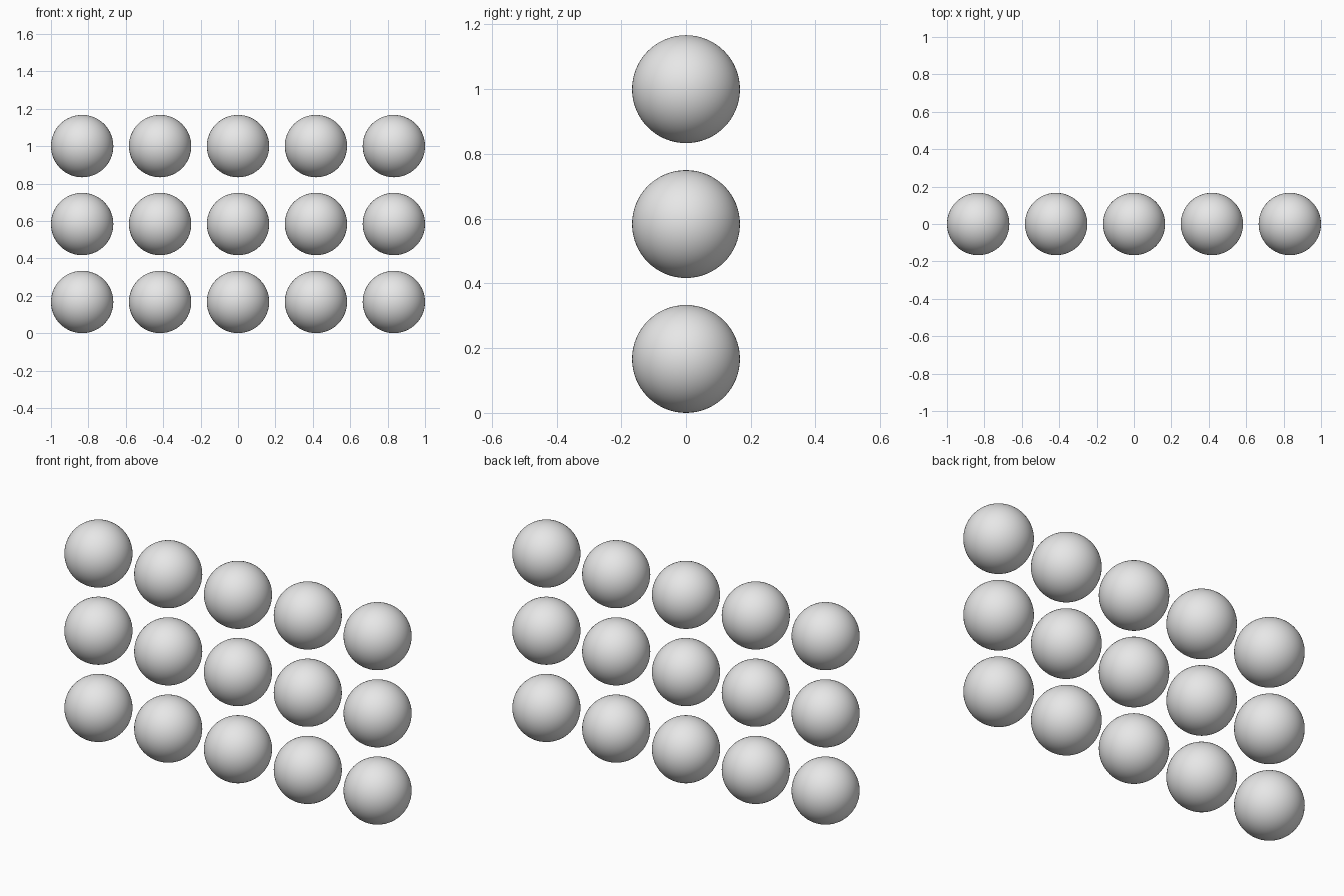
import bpy

cube = bpy.data.objects.get("Cube")
if cube:
    bpy.data.objects.remove(cube, do_unlink=True)

RADIUS = 1 / 6
SPACING = RADIUS * 2.5
COLUMNS, ROWS = 5, 3

# Light grey finish shared by every ball
grey = bpy.data.materials.new("light_grey")
grey.use_nodes = True
colour = (0.8, 0.8, 0.8, 1)
grey.diffuse_color = colour
grey.node_tree.nodes["Principled BSDF"].inputs["Base Color"].default_value = colour

# One smooth ball, whose mesh is shared across the grid
bpy.ops.mesh.primitive_uv_sphere_add(segments=64, ring_count=32, radius=RADIUS)
first = bpy.context.object
bpy.ops.object.shade_smooth()
first.data.name = "ball"
first.data.materials.append(grey)

# Upright grid of balls, rows counted from the ground
for row in range(ROWS):
    for column in range(COLUMNS):
        if row == column == 0:
            ball = first
        else:
            ball = first.copy()
            bpy.context.collection.objects.link(ball)
        ball.name = f"ball_row_{row + 1}_column_{column + 1}"
        ball.location = ((column - (COLUMNS - 1) / 2) * SPACING, 0, RADIUS + row * SPACING)
